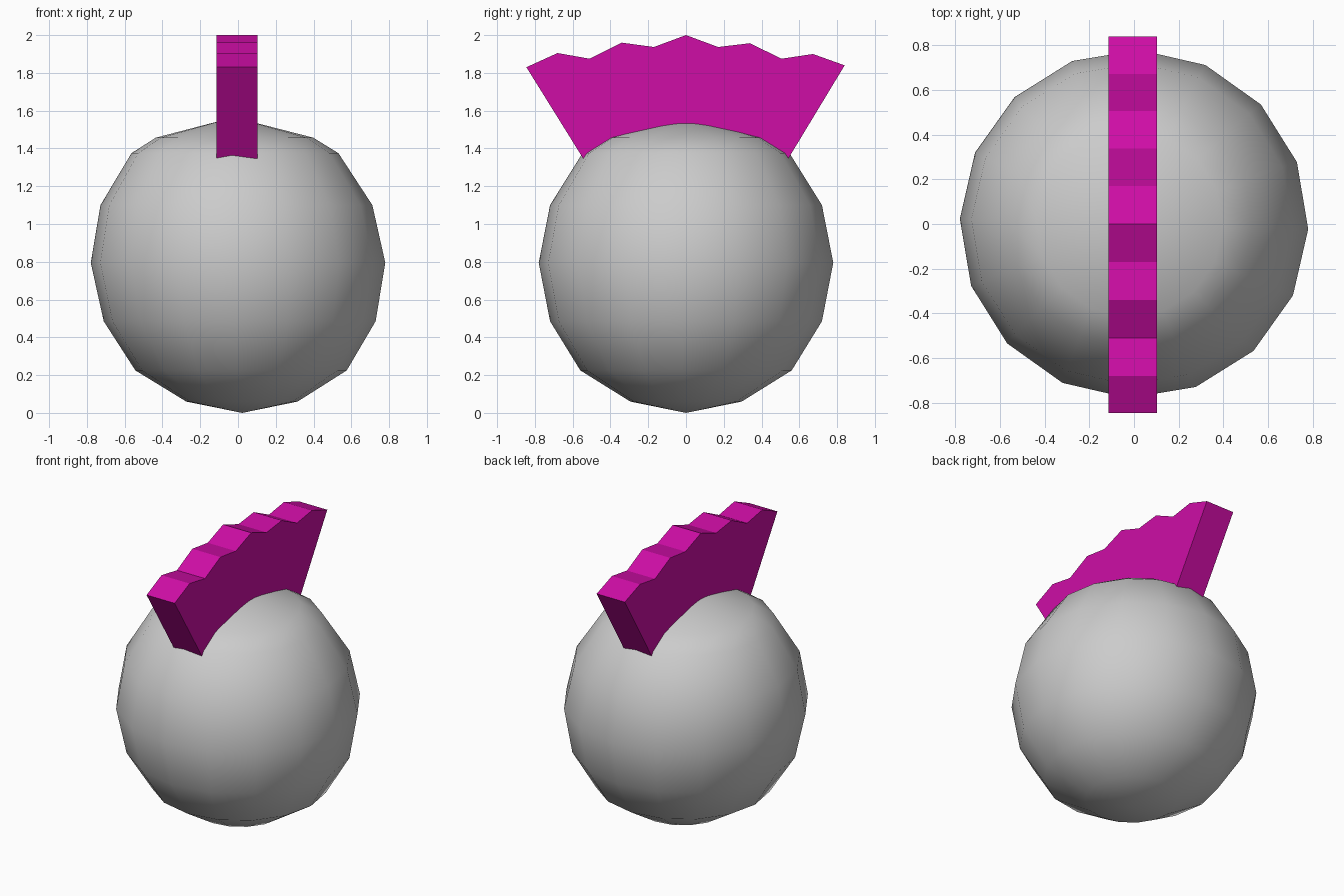
import bpy
import bmesh
from math import cos, sin, pi, radians

cube = bpy.data.objects.get("Cube")
if cube:
    bpy.data.objects.remove(cube, do_unlink=True)


def make_material(name, rgb):
    mat = bpy.data.materials.new(name)
    mat.use_nodes = True
    color = (*rgb, 1.0)
    mat.diffuse_color = color
    mat.node_tree.nodes["Principled BSDF"].inputs["Base Color"].default_value = color
    return mat


def make_object(name, bm, mat, smooth=False):
    bmesh.ops.recalc_face_normals(bm, faces=bm.faces[:])
    for face in bm.faces:
        face.smooth = smooth
    mesh = bpy.data.meshes.new(name)
    bm.to_mesh(mesh)
    bm.free()
    mesh.materials.append(mat)
    obj = bpy.data.objects.new(name, mesh)
    bpy.context.collection.objects.link(obj)
    return obj


gray = make_material("light gray", (0.6, 0.6, 0.6))
magenta = make_material("magenta", (0.62, 0.004, 0.38))

# Round head: rings of radius and height, with a low cone on top and a slight lean
SEGMENTS = 16
TURN = radians(-1.7)
LEAN = 0.028
rings = [(0.295, 0.06), (0.56, 0.225), (0.72, 0.485), (0.78, 0.795),
         (0.72, 1.10), (0.548, 1.375), (0.417, 1.457)]

bm = bmesh.new()


def head_vert(radius, z, index=0):
    angle = TURN + 2 * pi * index / SEGMENTS
    lean = LEAN * (0.8 - z)
    return bm.verts.new((radius * cos(angle) + lean, radius * sin(angle), z))


bottom = head_vert(0, 0)
top = head_vert(0, 1.565)
loops = [[head_vert(r, z, i) for i in range(SEGMENTS)] for r, z in rings]
for i in range(SEGMENTS):
    j = (i + 1) % SEGMENTS
    bm.faces.new((bottom, loops[0][j], loops[0][i]))
    bm.faces.new((top, loops[-1][i], loops[-1][j]))
    for low, high in zip(loops, loops[1:]):
        bm.faces.new((low[i], low[j], high[j], high[i]))
make_object("head", bm, gray, smooth=True)

# Crest: a zigzag fan profile extruded across the head, rooted inside it
profile = [(-0.845, 1.83), (-0.68, 1.905), (-0.51, 1.875), (-0.34, 1.96),
           (-0.17, 1.937), (0, 2.0), (0.17, 1.937), (0.338, 1.957),
           (0.506, 1.875), (0.672, 1.90), (0.84, 1.84),
           (0.45, 1.195), (-0.45, 1.195)]
LEFT, RIGHT = 0.102, -0.115
bm = bmesh.new()
side = bm.faces.new([bm.verts.new((RIGHT, y, z)) for y, z in profile])
result = bmesh.ops.extrude_face_region(bm, geom=[side])
moved = [v for v in result["geom"] if isinstance(v, bmesh.types.BMVert)]
bmesh.ops.translate(bm, verts=moved, vec=(LEFT - RIGHT, 0, 0))
if len([f for f in bm.faces if len(f.verts) == len(profile)]) < 2:
    bm.faces.new([v for v in bm.verts if v not in moved])
make_object("crest", bm, magenta)
